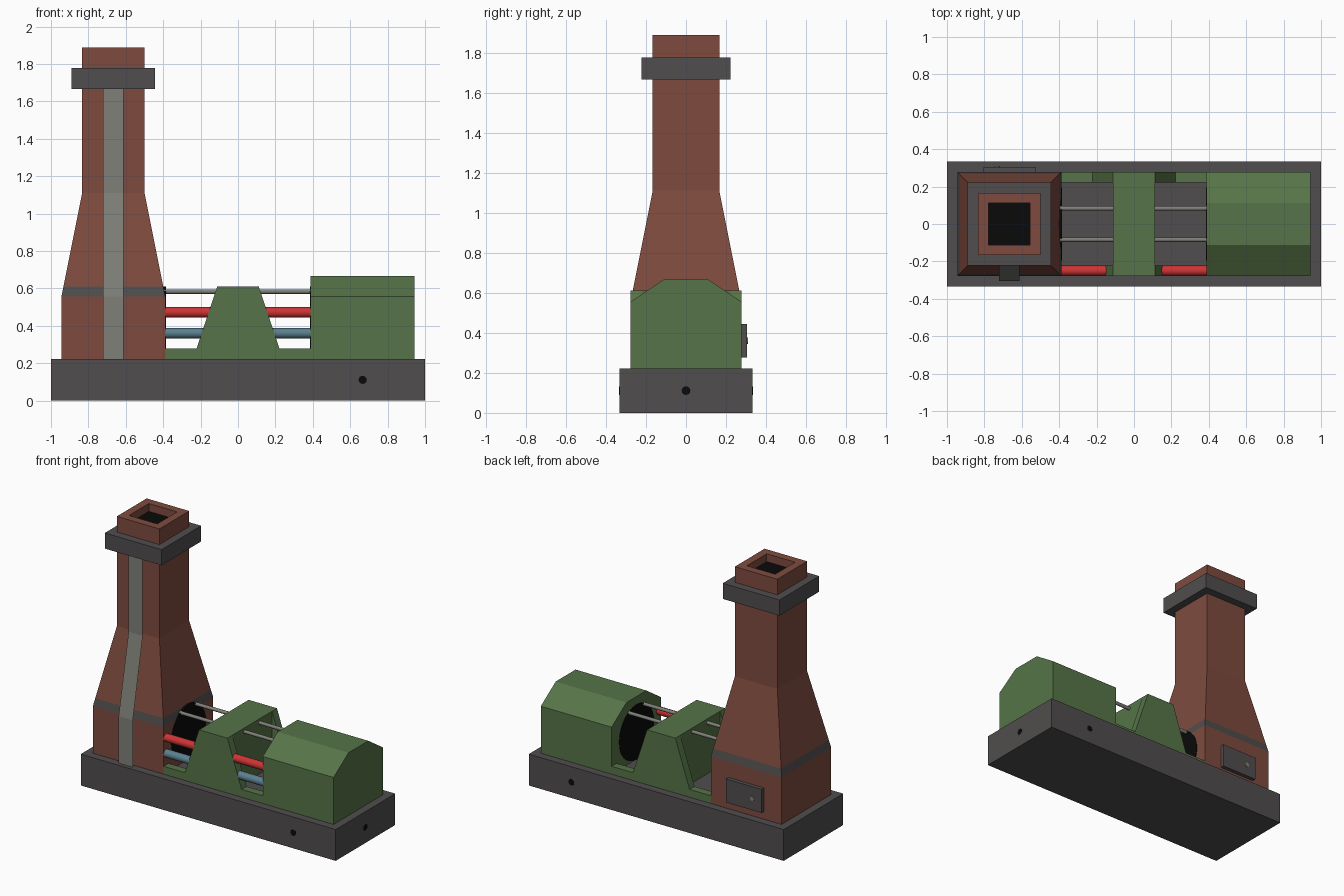
import bpy, bmesh, math
from mathutils import Matrix, Vector

if "Cube" in bpy.data.objects:
    bpy.data.objects.remove(bpy.data.objects["Cube"])


def material(name, rgb):
    lin = [(c / 255 / 12.92) if c < 11 else ((c / 255 + 0.055) / 1.055) ** 2.4 for c in rgb]
    m = bpy.data.materials.new(name)
    m.diffuse_color = (*lin, 1)
    m.use_nodes = True
    m.node_tree.nodes["Principled BSDF"].inputs["Base Color"].default_value = m.diffuse_color
    return m


DARK = material("dark_grey", (80, 77, 77))
BRICK = material("brick_brown", (126, 75, 62))
GREEN = material("machine_green", (86, 116, 72))
RED = material("hot_red", (205, 52, 52))
BLUE = material("cool_blue", (92, 128, 144))
STEEL = material("steel_grey", (128, 128, 121))
BLACK = material("black", (10, 10, 10))


def finish(name, bm, *mats):
    bmesh.ops.recalc_face_normals(bm, faces=bm.faces)
    me = bpy.data.meshes.new(name)
    bm.to_mesh(me)
    bm.free()
    ob = bpy.data.objects.new(name, me)
    bpy.context.collection.objects.link(ob)
    for m in mats:
        me.materials.append(m)
    return ob


def box(name, x0, x1, y0, y1, z0, z1, mat):
    bm = bmesh.new()
    bmesh.ops.create_cube(bm, size=1)
    for v in bm.verts:
        v.co = Vector(((x0 + x1) / 2 + v.co.x * (x1 - x0),
                       (y0 + y1) / 2 + v.co.y * (y1 - y0),
                       (z0 + z1) / 2 + v.co.z * (z1 - z0)))
    return finish(name, bm, mat)


def rod(name, a, b, r, mat, sides=24):
    """Capped cylinder from point a to point b."""
    a, b = Vector(a), Vector(b)
    d = b - a
    rot = d.to_track_quat('Z', 'Y').to_matrix().to_4x4()
    bm = bmesh.new()
    bmesh.ops.create_cone(bm, cap_ends=True, segments=sides, radius1=r, radius2=r,
                          depth=d.length, matrix=Matrix.Translation((a + b) / 2) @ rot)
    for f in bm.faces:
        f.smooth = len(f.verts) == 4
    for e in bm.edges:
        e.smooth = all(len(f.verts) == 4 for f in e.link_faces)
    return finish(name, bm, mat)


def extrude(name, pts, offset, mat):
    """Closed 3D profile pushed along an offset."""
    bm = bmesh.new()
    f = bm.faces.new([bm.verts.new(p) for p in pts])
    new = bmesh.ops.extrude_face_region(bm, geom=[f])["geom"]
    bmesh.ops.translate(bm, vec=offset, verts=[v for v in new if isinstance(v, bmesh.types.BMVert)])
    return finish(name, bm, mat)


U = 1 / 18          # the model sits on an even module
FLOOR = 4 * U
CX = -12 * U        # chimney centre

# Base slab
box("base", -1, 1, -6 * U, 6 * U, 0, FLOOR, DARK)

# Chimney: square rings swept upward, then down into the flue
rings = [(5, 4), (5, 10), (4.8, 11), (3, 20), (3, 34), (2, 34), (2, 33)]
bm = bmesh.new()
loops = [[bm.verts.new((CX + sx * h * U, sy * h * U, z * U))
          for sx, sy in ((-1, -1), (1, -1), (1, 1), (-1, 1))] for h, z in rings]
for i, (lo, hi) in enumerate(zip(loops, loops[1:])):
    for k in range(4):
        f = bm.faces.new((lo[k], lo[k - 1], hi[k - 1], hi[k]))
        f.material_index = 1 if i == 1 else 0      # dark band
bm.faces.new(loops[0])
bm.faces.new(loops[-1]).material_index = 2         # flue floor
finish("chimney", bm, BRICK, DARK, BLACK)

# Chimney collar, as a frame around the stack
box("chimney_collar", CX - 4 * U, CX + 4 * U, -4 * U, 4 * U, 30 * U, 32 * U, DARK)

# Flat steel strip running up the chimney front
bm = bmesh.new()
strip = [[bm.verts.new((CX + s * U, -h * U, z * U)) for s in (-1, 1)]
         for h, z in ((5.5, 4), (5.5, 10), (3.5, 20), (3.5, 30))]
for lo, hi in zip(strip, strip[1:]):
    bm.faces.new((lo[0], lo[1], hi[1], hi[0]))
finish("chimney_strip", bm, STEEL)

# Firebox door with knob on the back
box("firebox_door", CX - 2.5 * U, CX + 2.5 * U, 5 * U - 0.01, 5.5 * U, 5 * U, 8 * U, DARK)
rod("door_knob", (CX - 1.2 * U, 5.4 * U, 6.5 * U), (CX - 1.2 * U, 5.5 * U + 0.004, 6.5 * U),
    0.016, STEEL, 16)

# Round black openings facing each other
rod("chimney_opening", (-7.4 * U, 0, 7.5 * U), (-7 * U + 0.003, 0, 7.5 * U), 3.5 * U, BLACK, 32)
rod("housing_opening", (7 * U - 0.003, 0, 7.5 * U), (7.2 * U, 0, 7.5 * U), 3.5 * U, BLACK, 32)

# Housing with chamfered roof
prof = [(-5, 4), (5, 4), (5, 10), (2, 12), (-2, 12), (-5, 10)]
extrude("housing", [(7 * U, y * U, z * U) for y, z in prof], (10 * U, 0, 0), GREEN)

# Middle support: two side frames with a cross block
side = [(-7, 4), (7, 4), (7, 5), (4, 5), (2, 11), (-2, 11), (-4, 5), (-7, 5)]
for name, y in (("front", -5), ("back", 4)):
    extrude(name + "_side_frame", [(x * U, y * U, z * U) for x, z in side], (0, U, 0), GREEN)
box("cross_block", -2 * U, 2 * U, -4 * U, 4 * U, FLOOR, 11 * U, GREEN)

# Pipes along the front and thin rods above
rod("hot_pipe", (-7 * U, -4.5 * U, 8.5 * U), (7 * U, -4.5 * U, 8.5 * U), 0.5 * U, RED)
rod("cool_pipe", (-7 * U, -4.5 * U, 6.5 * U), (7 * U, -4.5 * U, 6.5 * U), 0.5 * U, BLUE)
for name, y in (("front", -1.5), ("back", 1.5)):
    rod(name + "_thin_rod", (-7.2 * U, y * U, 10.5 * U), (7 * U, y * U, 10.5 * U),
        0.22 * U, STEEL, 12)

# Small black port holes in the base
for name, p, d in (("front", (12 * U, -6 * U, 2 * U), (0, -1, 0)),
                   ("back", (12 * U, 6 * U, 2 * U), (0, 1, 0)),
                   ("right", (1, 0, 2 * U), (1, 0, 0))):
    p, d = Vector(p), Vector(d)
    rod(name + "_port", p - d * 0.004, p + d * 0.001, 0.022, BLACK, 12)
